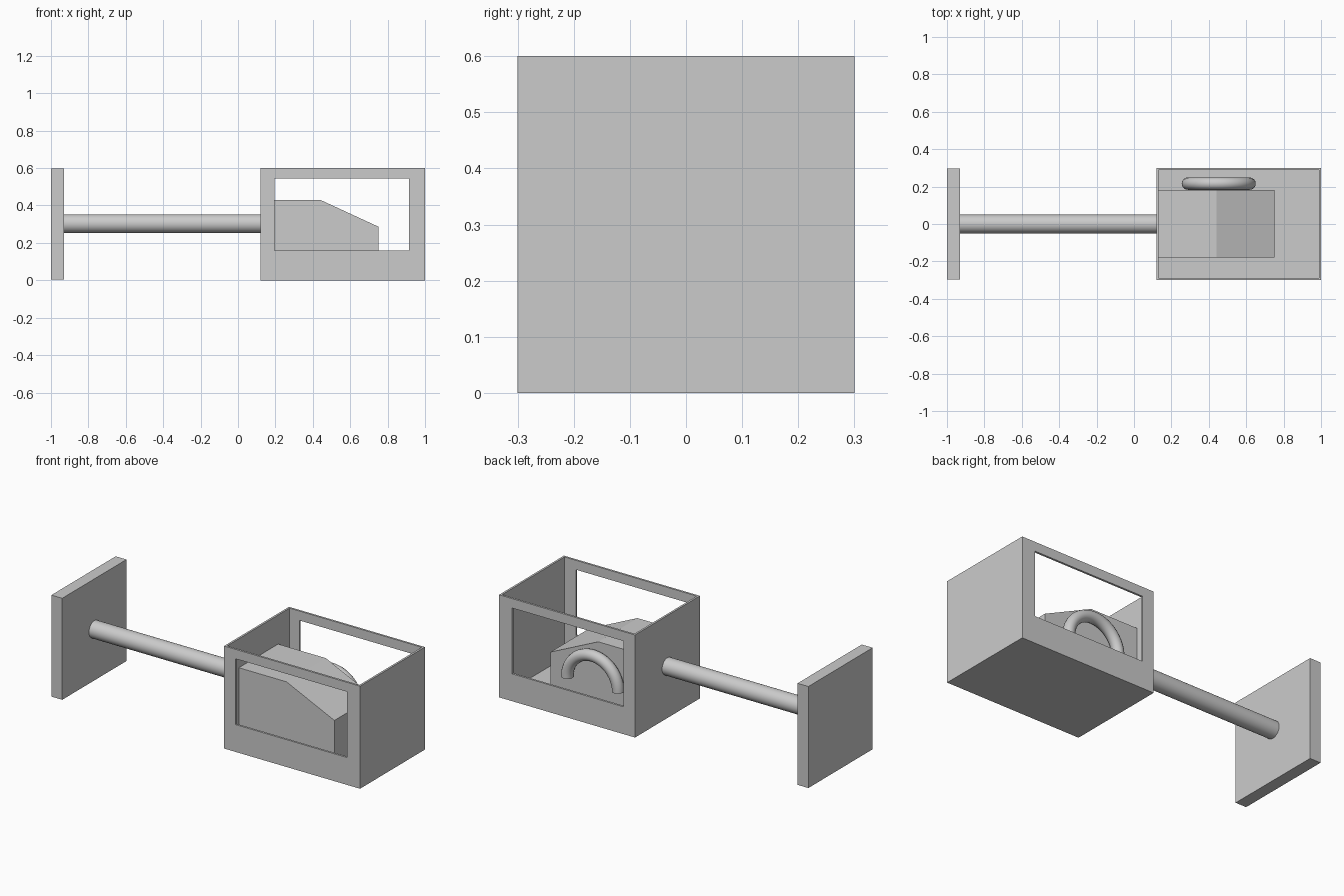
import bpy
import bmesh
from math import pi, cos, sin, radians

if "Cube" in bpy.data.objects:
    bpy.data.objects.remove(bpy.data.objects["Cube"], do_unlink=True)

# Single grey material
grey = bpy.data.materials.new("plain grey")
grey.use_nodes = True
GREY = (0.6, 0.6, 0.6, 1.0)
grey.diffuse_color = GREY
grey.node_tree.nodes["Principled BSDF"].inputs["Base Color"].default_value = GREY


def prism(name, outline, y0, y1):
    """Extrude an (x, z) outline from y0 to y1."""
    bm = bmesh.new()
    face = bm.faces.new([bm.verts.new((x, y0, z)) for x, z in outline])
    side = bmesh.ops.extrude_face_region(bm, geom=[face])["geom"]
    verts = [v for v in side if isinstance(v, bmesh.types.BMVert)]
    bmesh.ops.translate(bm, verts=verts, vec=(0, y1 - y0, 0))
    bmesh.ops.recalc_face_normals(bm, faces=bm.faces)
    mesh = bpy.data.meshes.new(name)
    bm.to_mesh(mesh)
    bm.free()
    mesh.materials.append(grey)
    obj = bpy.data.objects.new(name, mesh)
    bpy.context.collection.objects.link(obj)
    return obj


def box(name, x0, x1, y0, y1, z0, z1):
    return prism(name, [(x0, z0), (x1, z0), (x1, z1), (x0, z1)], y0, y1)


def activate(obj):
    bpy.ops.object.select_all(action='DESELECT')
    obj.select_set(True)
    bpy.context.view_layer.objects.active = obj


def cut(obj, cutter):
    mod = obj.modifiers.new("cut", 'BOOLEAN')
    mod.operation = 'DIFFERENCE'
    mod.solver = 'EXACT'
    mod.object = cutter
    activate(obj)
    bpy.ops.object.modifier_apply(modifier=mod.name)
    bpy.data.objects.remove(cutter, do_unlink=True)


# Open-topped thin-walled case with a window through front and back
WALL = 0.012
case = box("open_case", 0.12, 1.0, -0.3, 0.3, 0, 0.6)
cut(case, box("cavity", 0.12 + WALL, 1 - WALL, -0.3 + WALL, 0.3 - WALL, WALL, 0.7))
cut(case, box("window_opening", 0.195, 0.915, -0.4, 0.4, 0.16, 0.545))

# Wedge-topped block resting inside the case
prism("sloped_block",
      [(0.13, 0.01), (0.75, 0.01), (0.75, 0.287), (0.44, 0.43), (0.13, 0.43)],
      -0.18, 0.183)

# Square end plate
box("end_plate", -1.0, -0.93, -0.297, 0.297, 0.003, 0.597)

# Round rod joining plate and case
bpy.ops.mesh.primitive_cylinder_add(vertices=48, radius=0.05, depth=1.056,
                                    location=(-0.405, 0, 0.303),
                                    rotation=(0, pi / 2, 0))
rod = bpy.context.object
rod.name = "connecting_rod"
rod.data.materials.append(grey)
bpy.ops.object.shade_smooth_by_angle(angle=radians(40))

# Half-ring handle on the back of the block
curve = bpy.data.curves.new("arched_handle", 'CURVE')
curve.dimensions = '3D'
curve.bevel_depth = 0.033
curve.bevel_resolution = 6
curve.use_fill_caps = True
path = curve.splines.new('POLY')
STEPS = 32
path.points.add(STEPS)
for i, p in enumerate(path.points):
    a = pi * i / STEPS
    p.co = (0.453 + 0.165 * cos(a), 0.216, 0.193 + 0.165 * sin(a), 1)
handle = bpy.data.objects.new("arched_handle", curve)
bpy.context.collection.objects.link(handle)
curve.materials.append(grey)
activate(handle)
bpy.ops.object.convert(target='MESH')
bpy.ops.object.shade_smooth_by_angle(angle=radians(40))
